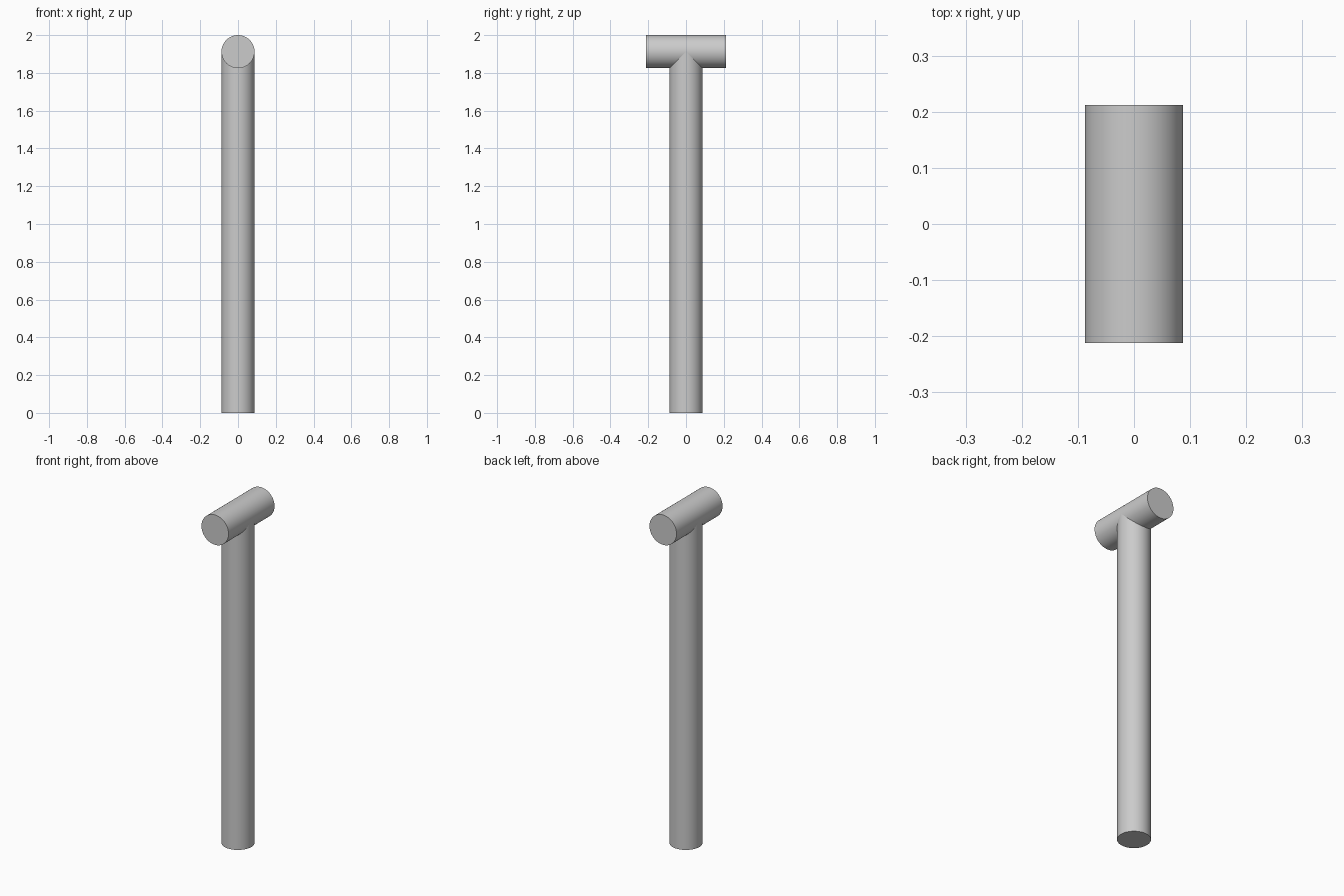
import bpy
import math

cube = bpy.data.objects.get("Cube")
if cube:
    bpy.data.objects.remove(cube, do_unlink=True)

RADIUS = 0.0875
BAR_LENGTH = 0.425
AXIS_Z = 2 - RADIUS

grey = bpy.data.materials.new("light_grey")
grey.use_nodes = True
colour = (0.6, 0.6, 0.6, 1)
grey.diffuse_color = colour
grey.node_tree.nodes["Principled BSDF"].inputs["Base Color"].default_value = colour


def rod(name, length, location, rotation=(0, 0, 0)):
    bpy.ops.mesh.primitive_cylinder_add(
        vertices=64, radius=RADIUS, depth=length, location=location, rotation=rotation)
    obj = bpy.context.object
    obj.name = name
    obj.data.materials.append(grey)
    bpy.ops.object.shade_smooth_by_angle(angle=math.radians(30))
    return obj


# Upright post, ending on the axis of the crossbar
rod("post", AXIS_Z, (0, 0, AXIS_Z / 2))

# Short crossbar running front to back
rod("crossbar", BAR_LENGTH, (0, 0, AXIS_Z), (math.pi / 2, 0, 0))
